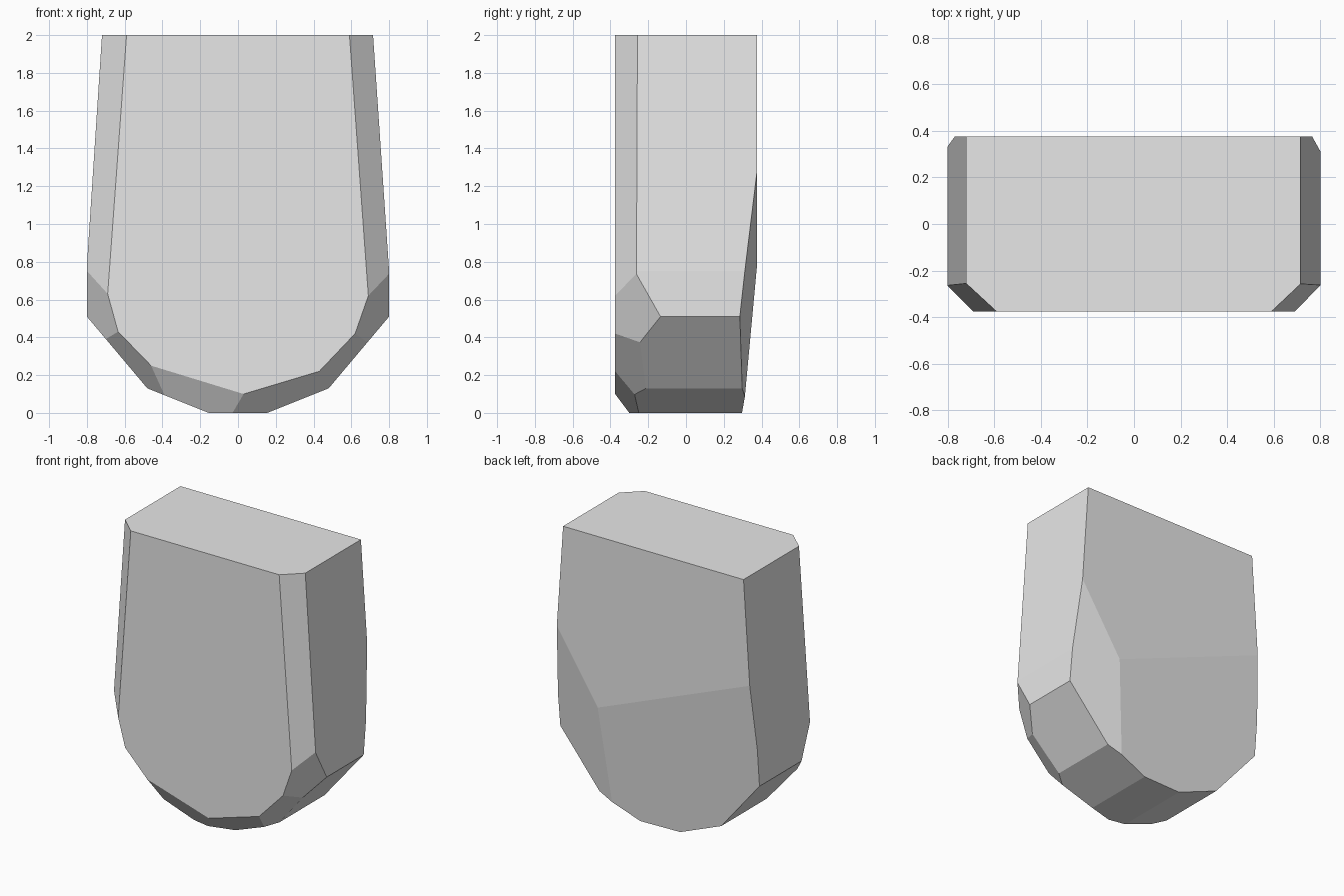
import bpy
import bmesh
from mathutils import Vector

old = bpy.data.objects.get("Cube")
if old:
    bpy.data.objects.remove(old, do_unlink=True)

HALF_DEPTH = 0.375
CENTRE = Vector((0, 0, 1))

# Single plain stone colour
grey = bpy.data.materials.new("stone_grey")
grey.use_nodes = True
colour = (0.8, 0.8, 0.8, 1)
grey.diffuse_color = colour
grey.node_tree.nodes["Principled BSDF"].inputs["Base Color"].default_value = colour


def chip(bm, a, b, c):
    """Slice off the corner outside the plane through three points and cap it."""
    a, b, c = Vector(a), Vector(b), Vector(c)
    normal = (b - a).cross(c - a).normalized()
    if normal.dot(a - CENTRE) < 0:
        normal = -normal
    cut = bmesh.ops.bisect_plane(
        bm, geom=bm.verts[:] + bm.edges[:] + bm.faces[:], dist=1e-5,
        plane_co=a, plane_no=normal, clear_outer=True)
    rim = [e for e in cut["geom_cut"]
           if isinstance(e, bmesh.types.BMEdge) and e.is_boundary]
    bmesh.ops.edgeloop_fill(bm, edges=rim)


# Block: front outline extruded through the depth
bm = bmesh.new()
outline = [(-0.72, 2), (-0.80, 0.78), (-0.80, 0.51), (-0.48, 0.13), (-0.155, 0),
           (0.155, 0), (0.48, 0.13), (0.80, 0.51), (0.80, 0.75), (0.715, 2)]
face = bm.faces.new([bm.verts.new((x, -HALF_DEPTH, z)) for x, z in outline])
grown = bmesh.ops.extrude_face_region(bm, geom=[face], use_keep_orig=True)
bmesh.ops.translate(bm, vec=(0, 2 * HALF_DEPTH, 0),
                    verts=[v for v in grown["geom"] if isinstance(v, bmesh.types.BMVert)])
bmesh.ops.recalc_face_normals(bm, faces=bm.faces[:])

# Front chamfers: one between each pair of rim points, leaning to a point behind
rim_points = [(-0.59, 2), (-0.69, 0.63), (-0.635, 0.43), (-0.46, 0.25), (0.03, 0.10),
              (0.43, 0.22), (0.62, 0.42), (0.69, 0.62), (0.59, 2)]
lean_points = [(-0.72, -0.255, 2), (-0.70, -0.27, 0.40), (-0.39, -0.29, 0.095),
               (-0.03, -0.30, 0), (0.155, -0.25, 0), (0.69, -0.245, 0.38),
               (0.80, -0.135, 0.51), (0.715, -0.257, 2)]
for p, q, lean in zip(rim_points, rim_points[1:], lean_points):
    chip(bm, (p[0], -HALF_DEPTH, p[1]), (q[0], -HALF_DEPTH, q[1]), lean)

# Back: sloping lower facet and the side facet beside it
crease = (0.44, HALF_DEPTH, 0.77)
foot = (0.37, 0.312, 0.09)
chip(bm, crease, foot, (-0.77, HALF_DEPTH, 1.25))
chip(bm, crease, foot, (0.80, 0.285, 0.51))

bmesh.ops.recalc_face_normals(bm, faces=bm.faces[:])
mesh = bpy.data.meshes.new("stone_block")
bm.to_mesh(mesh)
bm.free()
mesh.materials.append(grey)
block = bpy.data.objects.new("stone_block", mesh)
bpy.context.collection.objects.link(block)
